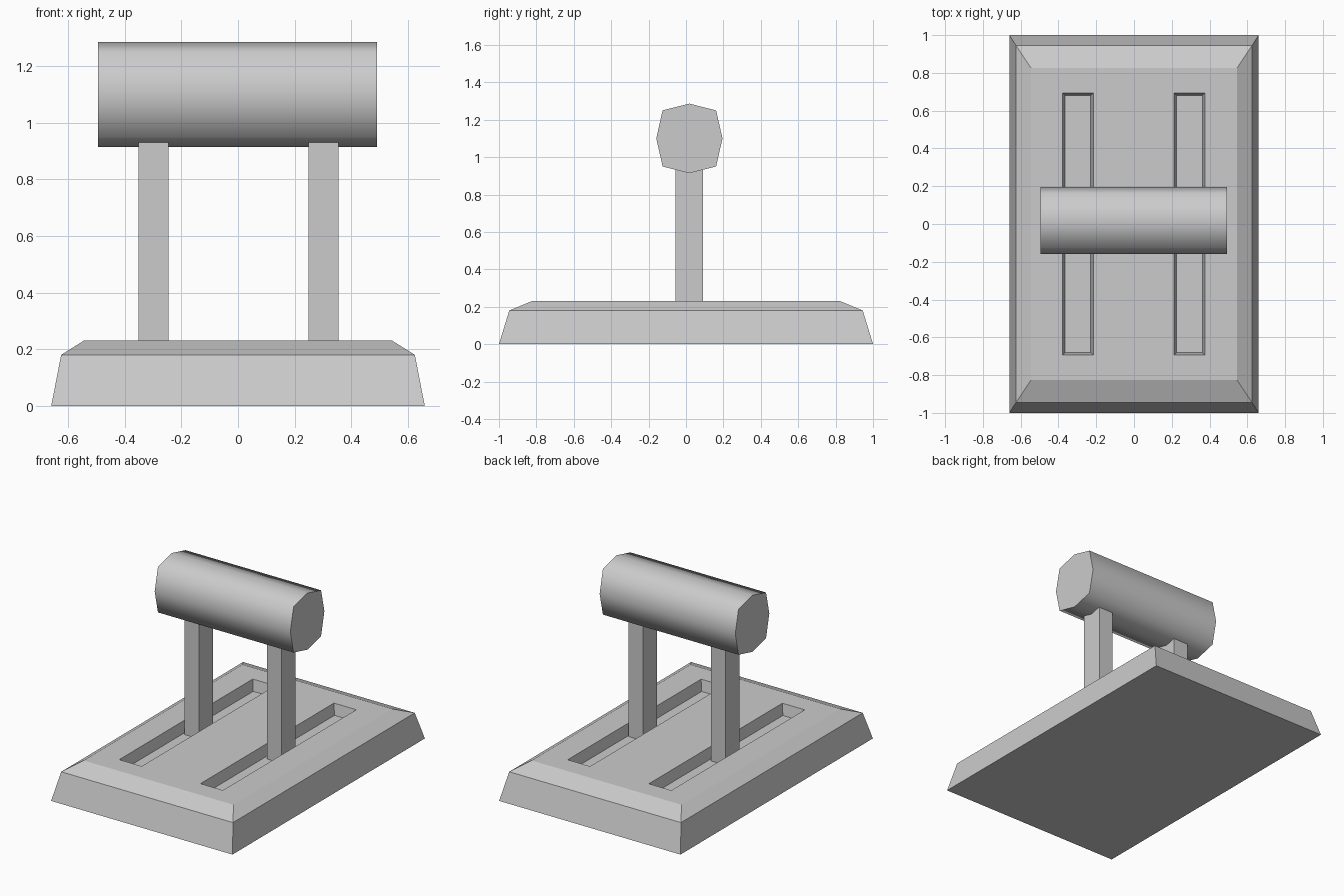
import bpy, bmesh
from math import radians

if "Cube" in bpy.data.objects:
    bpy.data.objects.remove(bpy.data.objects["Cube"])


def make_object(name, bm):
    bmesh.ops.recalc_face_normals(bm, faces=bm.faces)
    mesh = bpy.data.meshes.new(name)
    bm.to_mesh(mesh)
    bm.free()
    obj = bpy.data.objects.new(name, mesh)
    bpy.context.collection.objects.link(obj)
    return obj


def loft(bm, rings):
    """Join matching rings of points into a capped solid."""
    loops = [[bm.verts.new(p) for p in ring] for ring in rings]
    for a, b in zip(loops, loops[1:]):
        for i in range(len(a)):
            j = (i + 1) % len(a)
            bm.faces.new((a[i], a[j], b[j], b[i]))
    bm.faces.new(loops[0][::-1])
    bm.faces.new(loops[-1])


def rect(cx, cy, hx, hy, z):
    return [(cx - hx, cy - hy, z), (cx + hx, cy - hy, z),
            (cx + hx, cy + hy, z), (cx - hx, cy + hy, z)]


# Base plate: tapered sides and a shallow top bevel
bm = bmesh.new()
loft(bm, [rect(0, 0, hx, hy, z) for hx, hy, z in
          ((0.66, 1.0, 0), (0.625, 0.945, 0.18), (0.545, 0.825, 0.23))])
base = make_object("base_plate", bm)

# Two long tapered slots sunk into the base
floor_z = 0.158
bm = bmesh.new()
for cx in (-0.297, 0.294):
    loft(bm, [rect(cx, 0, 0.068, 0.68, floor_z), rect(cx, 0, 0.095, 0.707, 0.302)])
cutter = make_object("slot_cutter", bm)
cutter.hide_render = True
cutter.hide_set(True)
cut = base.modifiers.new("slots", 'BOOLEAN')
cut.operation = 'DIFFERENCE'
cut.solver = 'EXACT'
cut.object = cutter

# Square posts standing in the slots
for name, cx in (("left_post", -0.298), ("right_post", 0.302)):
    bm = bmesh.new()
    loft(bm, [rect(cx, 0.018, 0.053, 0.073, z) for z in (floor_z, 0.93)])
    make_object(name, bm)

# Eight-sided roller across the posts, smooth along its length
section = [(0, 0.186), (0.143, 0.15), (0.177, 0), (0.143, -0.15),
           (0, -0.186), (-0.143, -0.15), (-0.177, 0), (-0.143, 0.15)]
bm = bmesh.new()
loft(bm, [[(x, 0.018 + y, 1.1 + z) for y, z in section] for x in (-0.495, 0.492)])
roller = make_object("roller_grip", bm)
bpy.ops.object.select_all(action='DESELECT')
roller.select_set(True)
bpy.context.view_layer.objects.active = roller
bpy.ops.object.shade_smooth_by_angle(angle=radians(75))
